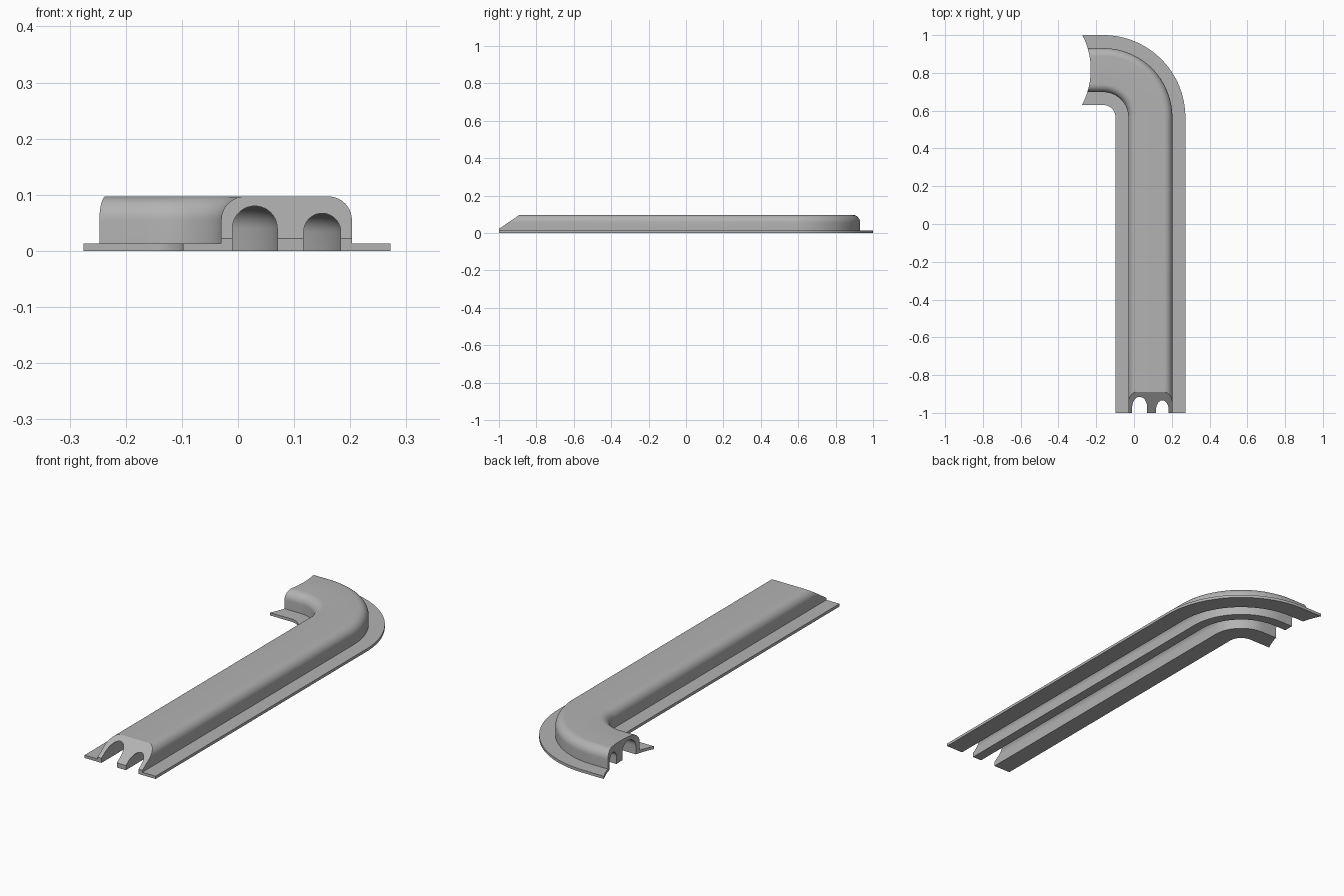
import bpy, bmesh
from math import pi, cos, sin, radians

if "Cube" in bpy.data.objects:
    bpy.data.objects.remove(bpy.data.objects["Cube"], do_unlink=True)

grey = bpy.data.materials.new("Plain grey")
grey.use_nodes = True
grey.diffuse_color = (0.45, 0.45, 0.45, 1)
grey.node_tree.nodes["Principled BSDF"].inputs["Base Color"].default_value = grey.diffuse_color


def make_object(name, bm):
    bmesh.ops.recalc_face_normals(bm, faces=bm.faces)
    mesh = bpy.data.meshes.new(name)
    bm.to_mesh(mesh)
    bm.free()
    mesh.materials.append(grey)
    obj = bpy.data.objects.new(name, mesh)
    bpy.context.collection.objects.link(obj)
    return obj


def arc(cx, cz, r, start, end, steps):
    angles = [radians(start + (end - start) * i / steps) for i in range(steps + 1)]
    return [(cx + r * cos(a), cz + r * sin(a)) for a in angles]


def slot(cx, r, top):
    # open-bottomed cable channel with a round roof
    return [(cx - r, 0)] + arc(cx, top - r, r, 180, 0, 20) + [(cx + r, 0)]


# Cross-section of the cover: flanges, rounded hump, two channels
LEFT, RIGHT, FLANGE = -0.098, 0.272, 0.013
B0, B1, TOP, R = -0.03, 0.203, 0.097, 0.042
profile = [(LEFT, 0)]
profile += slot(0.03, 0.04, 0.08)
profile += slot(0.15, 0.033, 0.067)
profile += [(RIGHT, 0), (RIGHT, FLANGE), (B1, FLANGE)]
profile += arc(B1 - R, TOP - R, R, 0, 90, 10)
profile += arc(B0 + R, TOP - R, R, 90, 180, 10)
profile += [(B0, FLANGE), (LEFT, FLANGE)]

# Sweep along the straight run, the quarter bend and the short end
CX, CY, BEND = -0.163, 0.565, 32
bm = bmesh.new()
stations = [(0, -1 - CY, 0)]
stations += [(pi / 2 * i / BEND, 0, 0) for i in range(BEND + 1)]
stations += [(pi / 2, 0, -0.3 - CX)]
rings = []
for a, dy, dx in stations:
    rings.append([bm.verts.new((CX + (x - CX) * cos(a) + dx,
                                CY + (x - CX) * sin(a) + dy, z)) for x, z in profile])
count = len(profile)
for r0, r1 in zip(rings, rings[1:]):
    for i in range(count):
        j = (i + 1) % count
        bm.faces.new((r0[i], r0[j], r1[j], r1[i]))
bm.faces.new(rings[0])
bm.faces.new(rings[-1])
cover = make_object("cable_cover", bm)

# Wedge that slopes the front end
bm = bmesh.new()
slope = (TOP - 0.022) / 0.11
section = [(-1.1, 0.022 - 0.1 * slope), (-0.8, 0.022 + 0.2 * slope), (-1.1, 0.3)]
sides = [[bm.verts.new((x, y, z)) for y, z in section] for x in (-0.5, 0.5)]
for i in range(3):
    j = (i + 1) % 3
    bm.faces.new((sides[0][i], sides[0][j], sides[1][j], sides[1][i]))
for side in sides:
    bm.faces.new(side)
wedge = make_object("front_slope_cutter", bm)

# Upright cylinder that scoops the far end
bm = bmesh.new()
bmesh.ops.create_cone(bm, cap_ends=True, segments=128, radius1=0.4, radius2=0.4, depth=1)
bmesh.ops.translate(bm, verts=bm.verts, vec=(-0.629, 0.817, 0))
scoop = make_object("end_scoop_cutter", bm)

# Cut both ends and remove the cutters
bpy.ops.object.select_all(action='DESELECT')
bpy.context.view_layer.objects.active = cover
cover.select_set(True)
for cutter in (wedge, scoop):
    cutter.hide_render = True
    mod = cover.modifiers.new(cutter.name, 'BOOLEAN')
    mod.operation = 'DIFFERENCE'
    mod.solver = 'EXACT'
    mod.object = cutter
    bpy.ops.object.modifier_apply(modifier=mod.name)
    bpy.data.objects.remove(cutter, do_unlink=True)

bpy.ops.object.shade_smooth_by_angle(angle=radians(30))
